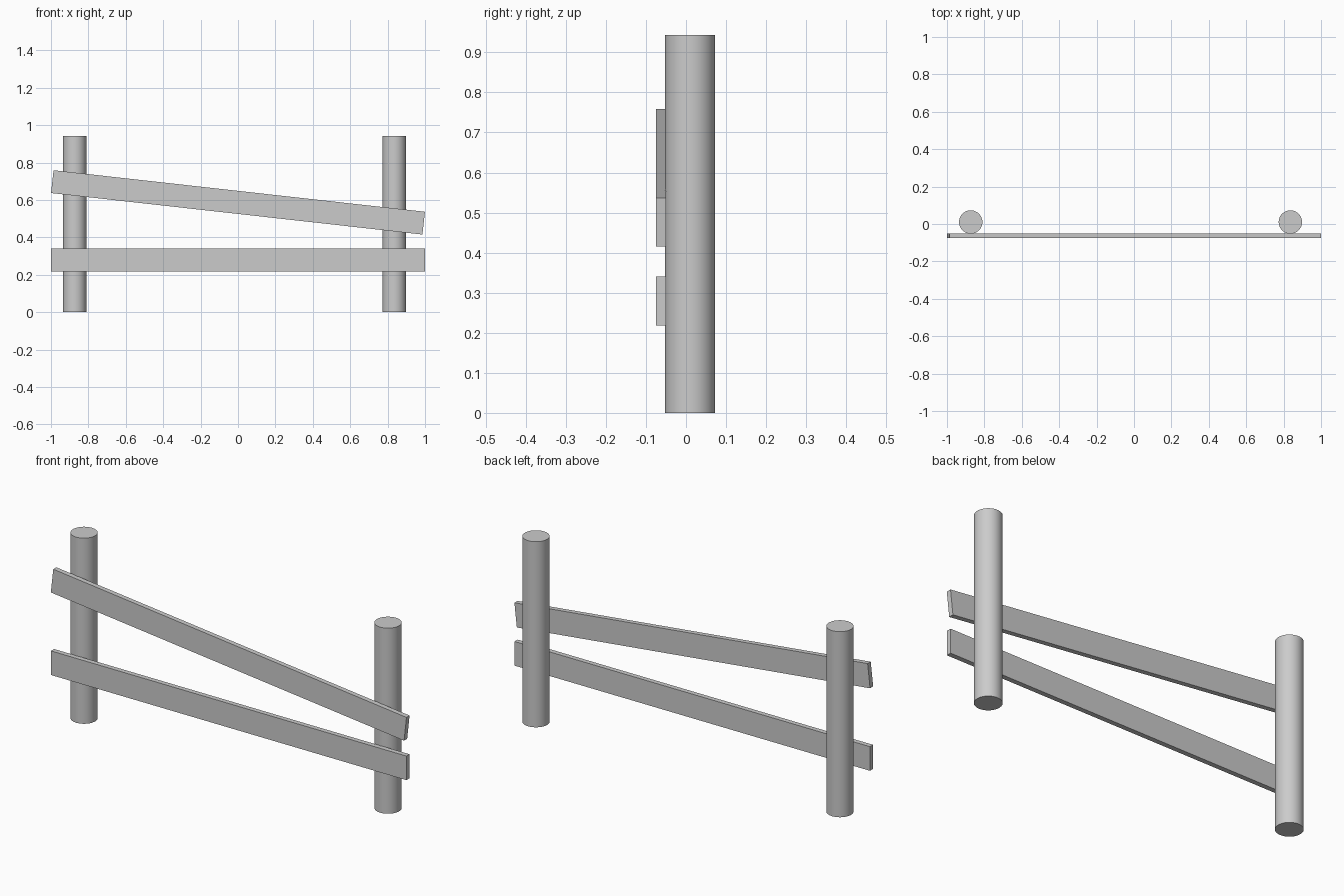
import bpy
from math import radians

if "Cube" in bpy.data.objects:
    bpy.data.objects.remove(bpy.data.objects["Cube"])

POST_R, POST_H = 0.0625, 0.943
RAIL_SIZE = (1.998, 0.025, 0.1225)


def post(name, x):
    bpy.ops.mesh.primitive_cylinder_add(vertices=48, radius=POST_R, depth=POST_H,
                                        location=(x, 0.0105, POST_H / 2))
    bpy.context.object.name = name
    bpy.ops.object.shade_smooth_by_angle(angle=radians(30))


def rail(name, z, tilt=0):
    bpy.ops.mesh.primitive_cube_add(size=1, location=(0, -0.0625, z),
                                    rotation=(0, radians(tilt), 0))
    bpy.context.object.name = name
    bpy.context.object.scale = RAIL_SIZE


# Upright round posts
post("left_post", -0.873)
post("right_post", 0.836)

# Planks across the front, the upper one slipping down to the right
rail("lower_rail", 0.279)
rail("upper_rail", 0.587, tilt=6.38)
